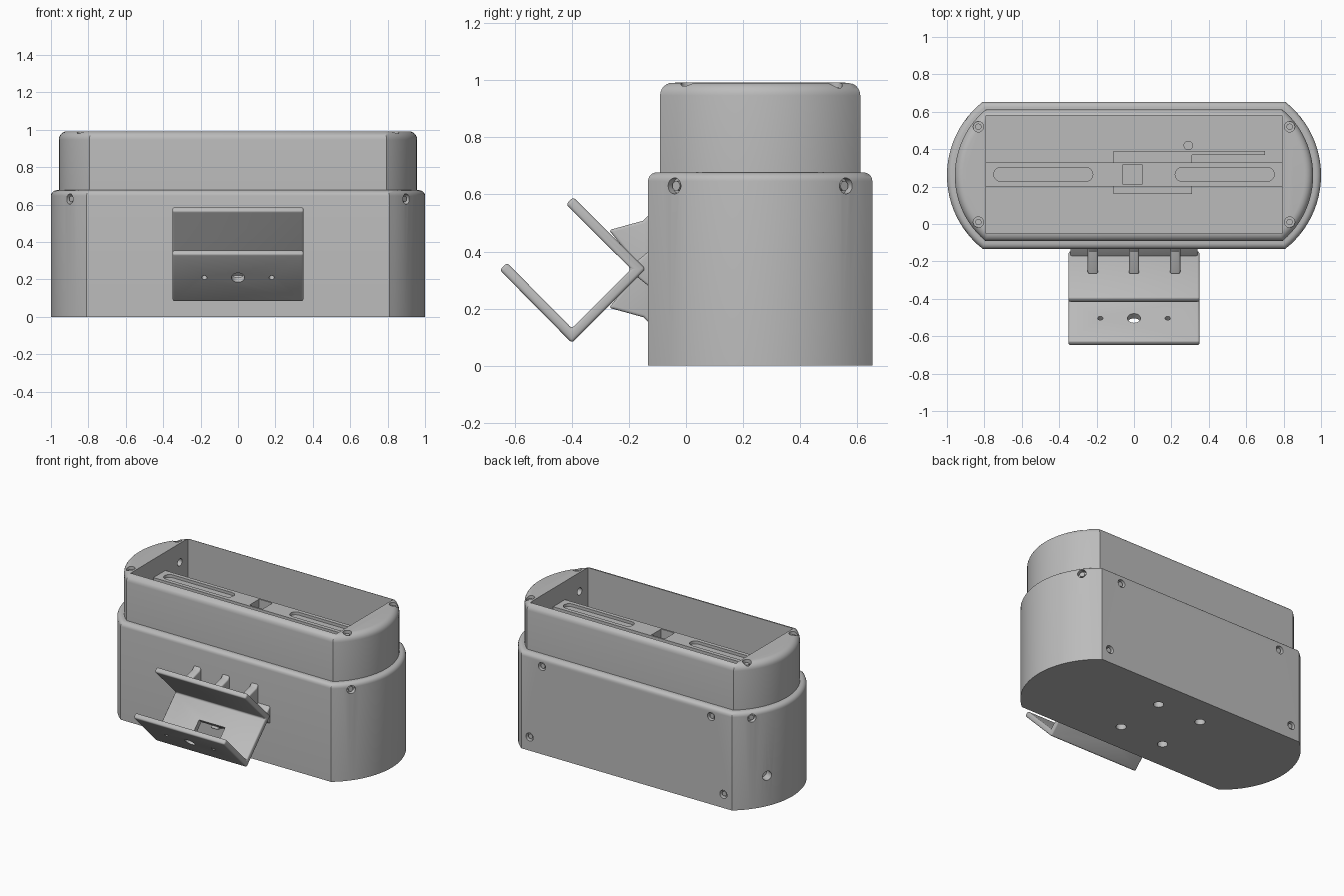
import bpy, bmesh, math
from mathutils import Vector, Matrix

if "Cube" in bpy.data.objects:
    bpy.data.objects.remove(bpy.data.objects["Cube"])

grey = bpy.data.materials.new("plain grey")
grey.use_nodes = True
GREY = (0.5, 0.5, 0.5, 1)
grey.diffuse_color = GREY
grey.node_tree.nodes["Principled BSDF"].inputs["Base Color"].default_value = GREY
MID_Y = 0.26


def make(name, bm):
    bmesh.ops.recalc_face_normals(bm, faces=bm.faces)
    me = bpy.data.meshes.new(name)
    bm.to_mesh(me)
    bm.free()
    me.materials.append(grey)
    ob = bpy.data.objects.new(name, me)
    bpy.context.collection.objects.link(ob)
    return ob


def loft(bm, rings):
    """Skin a stack of closed rings and cap both ends."""
    loops = [[bm.verts.new(p) for p in r] for r in rings]
    for a, b in zip(loops, loops[1:]):
        for i in range(len(a)):
            j = (i + 1) % len(a)
            bm.faces.new((a[i], a[j], b[j], b[i]))
    bm.faces.new(loops[0][::-1])
    bm.faces.new(loops[-1])


def box(bm, x0, x1, y0, y1, z0, z1):
    loft(bm, [[(x0, y0, z), (x1, y0, z), (x1, y1, z), (x0, y1, z)] for z in (z0, z1)])


def rod(bm, at, axis, radius, length, sides=24):
    """Cylinder centred on a point and lying along an axis."""
    turn = Vector((0, 0, 1)).rotation_difference(Vector(axis)).to_matrix().to_4x4()
    bmesh.ops.create_cone(bm, cap_ends=True, segments=sides, radius1=radius, radius2=radius,
                          depth=length, matrix=Matrix.Translation(at) @ turn)


def capsule(bm, x0, x1, y, r, z0, z1):
    """Slot with round ends along x."""
    arc = [math.pi * (i / 10 - 0.5) for i in range(11)]
    pts = [(x1 - r + r * math.cos(a), y + r * math.sin(a)) for a in arc]
    pts += [(x0 + r - r * math.cos(a), y - r * math.sin(a)) for a in arc]
    loft(bm, [[(px, py, z) for px, py in pts] for z in (z0, z1)])


def outline(inset, z):
    """Flat front and back with bowed ends."""
    r, h = 0.5 - inset, 0.393 - inset
    t = math.asin(h / r)
    arc = [t * (i / 12 - 1) for i in range(25)]
    ring = [(0.5 + r * math.cos(a), MID_Y + r * math.sin(a), z) for a in arc]
    return ring + [(-x, 2 * MID_Y - y, z) for x, y, z in ring]


def shell(bm, inset, z0, z1, fillet):
    rings = [outline(inset, z0)]
    for i in range(7):
        a = math.pi / 2 * i / 6
        rings.append(outline(inset + fillet * (1 - math.cos(a)), z1 - fillet * (1 - math.sin(a))))
    loft(bm, rings)


def finish(ob, cutter_bm=None, bevel=0):
    """Apply cuts and rounding, then smooth."""
    helper = None
    if bevel:
        m = ob.modifiers.new("round", 'BEVEL')
        m.width, m.segments, m.limit_method = bevel, 3, 'ANGLE'
        m.angle_limit = math.radians(35)
    if cutter_bm:
        helper = make(ob.name + "_cutter", cutter_bm)
        helper.hide_render = True
        m = ob.modifiers.new("cut", 'BOOLEAN')
        m.operation, m.solver, m.object = 'DIFFERENCE', 'EXACT', helper
    if ob.modifiers:
        dg = bpy.context.evaluated_depsgraph_get()
        ob.data = bpy.data.meshes.new_from_object(ob.evaluated_get(dg))
        ob.modifiers.clear()
    if helper:
        bpy.data.objects.remove(helper)
    bpy.ops.object.select_all(action='DESELECT')
    ob.select_set(True)
    bpy.context.view_layer.objects.active = ob
    bpy.ops.object.shade_smooth_by_angle(angle=math.radians(30))


screws = bmesh.new()


def recess(cut, at, axis, r=0.028):
    """Screw hole with a head set below the surface."""
    axis = Vector(axis).normalized()
    rod(cut, at, axis, r, 0.06)
    rod(screws, Vector(at) - axis * 0.025, axis, r * 0.6, 0.03, 16)


# Lower body with screw holes, cable hole and mounting holes
bm, cut = bmesh.new(), bmesh.new()
shell(bm, 0, 0, 0.677, 0.03)
body = make("lower_body", bm)
for sx in (-1, 1):
    for sy in (-1, 1):
        a = math.radians(37)
        d = Vector((sx * math.cos(a), sy * math.sin(a), 0))
        recess(cut, Vector((sx * 0.5, MID_Y, 0.63)) + d * 0.5, d)
        rod(cut, (sx * 0.17, MID_Y + sy * 0.183, 0), (0, 0, 1), 0.033, 0.12)
    recess(cut, (sx * 0.65, 0.653, 0.61), (0, 1, 0))
    recess(cut, (sx * 0.745, 0.653, 0.095), (0, 1, 0))
rod(cut, (-0.953, 0.47, 0.21), (-0.9, 0.42, 0), 0.032, 0.12)
finish(body, cut)

# Upper housing with open tray
bm, cut = bmesh.new(), bmesh.new()
shell(bm, 0.042, 0.64, 0.992, 0.045)
upper = make("upper_housing", bm)
box(cut, -0.79, 0.79, -0.05, 0.58, 0.7, 1.1)
for sx in (-1, 1):
    for y in (0.01, 0.52):
        recess(cut, (sx * 0.832, y, 0.985), (0, 0, 1))
finish(upper, cut)

# Dark blind holes in the tray end walls
cut = bmesh.new()
for sx in (-1, 1):
    for y in (0.04, 0.49):
        rod(cut, (sx * 0.8, y, 0.86), (1, 0, 0), 0.025, 0.05)
finish(upper, cut)

# Slotted bar across the tray
bm, cut = bmesh.new(), bmesh.new()
box(bm, -0.79, 0.79, 0.2, 0.33, 0.7, 0.865)
bar = make("slotted_bar", bm)
for sx in (-1, 1):
    c = sx * 0.485
    capsule(cut, c - 0.265, c + 0.265, 0.265, 0.037, 0.845, 0.9)
box(cut, -0.06, 0.042, 0.212, 0.318, 0.76, 0.9)
finish(bar, cut)

# Low plates on the tray floor
bm = bmesh.new()
box(bm, -0.11, 0.31, 0.16, 0.39, 0.69, 0.715)
box(bm, 0.31, 0.7, 0.37, 0.39, 0.69, 0.715)
rod(bm, (0.29, 0.42, 0.703), (0, 0, 1), 0.025, 0.03)
finish(make("floor_plates", bm))

# Bent bracket: constant-thickness strip along a bent path
path = [Vector(p) for p in ((-0.408, 0.578), (-0.167, 0.339), (-0.4, 0.105), (-0.64, 0.348))]
half = 0.018
left, right = [], []
for i, p in enumerate(path):
    dirs = [(path[j + 1] - path[j]).normalized() for j in (i - 1, i) if 0 <= j < len(path) - 1]
    normals = [Vector((-d.y, d.x)) for d in dirs]
    n = sum(normals, Vector((0, 0))).normalized()
    off = n * half / n.dot(normals[0])
    left.append(p + off)
    right.append(p - off)
profile = left + right[::-1]
bm, cut = bmesh.new(), bmesh.new()
loft(bm, [[(x, p.x, p.y) for p in profile] for x in (-0.35, 0.35)])
bracket = make("bracket", bm)
for x, r in ((0, 0.035), (-0.18, 0.014), (0.18, 0.014)):
    rod(cut, (x, -0.517, 0.222), (0, 1, 1), r, 0.1)
bmesh.ops.create_cube(cut, size=1, matrix=Matrix.Translation((0, -0.3, 0.205))
                      @ Matrix.Rotation(math.radians(45), 4, 'X')
                      @ Matrix.Diagonal((0.2, 0.08, 0.1, 1)))
finish(bracket, cut, bevel=0.011)

# Mounting pad and three ribs joining the bracket to the body
bm = bmesh.new()
loft(bm, [[(x, -0.18, 0.318), (x, -0.12, 0.27), (x, -0.12, 0.41), (x, -0.18, 0.36)]
          for x in (-0.34, 0.34)])
finish(make("mounting_pad", bm), bevel=0.008)
for name, x in (("right_rib", -0.22), ("middle_rib", 0), ("left_rib", 0.22)):
    bm = bmesh.new()
    side = [(-0.27, 0.475), (-0.15, 0.508), (-0.12, 0.54), (-0.12, 0.14),
            (-0.15, 0.17), (-0.27, 0.203), (-0.16, 0.339)]
    loft(bm, [[(x + dx, y, z) for y, z in side] for dx in (-0.028, 0.028)])
    finish(make(name, bm), bevel=0.01)

finish(make("screw_heads", screws))
